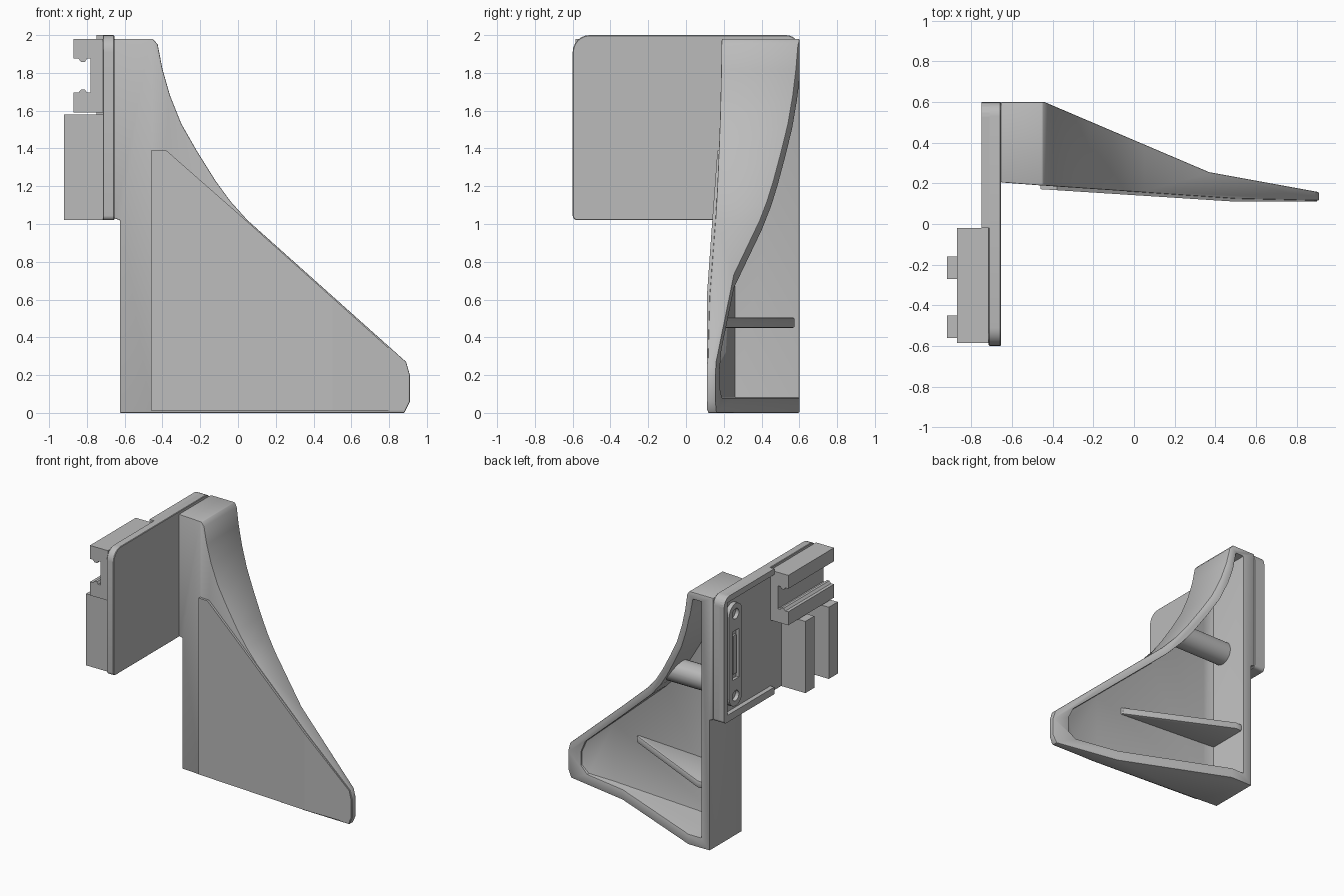
import bpy, bmesh, math
from mathutils import Vector

cube = bpy.data.objects.get("Cube")
if cube:
    bpy.data.objects.remove(cube, do_unlink=True)

grey = bpy.data.materials.new("plain grey")
grey.use_nodes = True
grey.diffuse_color = (0.5, 0.5, 0.5, 1)
grey.node_tree.nodes["Principled BSDF"].inputs["Base Color"].default_value = (0.5, 0.5, 0.5, 1)


def prism(name, points, axis, low, high):
    """Extrude a 2D outline along an axis (the other two axes stay in order)."""
    bm = bmesh.new()
    def place(p, d):
        c = list(p)
        c.insert("xyz".index(axis), d)
        return Vector(c)
    face = bm.faces.new([bm.verts.new(place(p, low)) for p in points])
    new = bmesh.ops.extrude_face_region(bm, geom=[face])["geom"]
    shift = place((0, 0), high - low)
    bmesh.ops.translate(bm, vec=shift, verts=[v for v in new if isinstance(v, bmesh.types.BMVert)])
    bmesh.ops.recalc_face_normals(bm, faces=bm.faces)
    mesh = bpy.data.meshes.new(name)
    bm.to_mesh(mesh)
    bm.free()
    mesh.materials.append(grey)
    ob = bpy.data.objects.new(name, mesh)
    bpy.context.collection.objects.link(ob)
    return ob


def box(name, x, y, z):
    return prism(name, [(x[0], y[0]), (x[1], y[0]), (x[1], y[1]), (x[0], y[1])], "z", *z)


def bake(ob):
    bpy.context.view_layer.update()
    mesh = bpy.data.meshes.new_from_object(ob.evaluated_get(bpy.context.evaluated_depsgraph_get()))
    ob.modifiers.clear()
    ob.data = mesh


def carve(ob, tool, operation):
    mod = ob.modifiers.new("carve", "BOOLEAN")
    mod.operation, mod.solver, mod.object = operation, "EXACT", tool
    bake(ob)
    bpy.data.objects.remove(tool, do_unlink=True)
    return ob


def round_edges(ob, width, segments=2):
    mod = ob.modifiers.new("round", "BEVEL")
    mod.width, mod.segments, mod.angle_limit = width, segments, math.radians(40)
    bake(ob)
    bpy.ops.object.select_all(action="DESELECT")
    ob.select_set(True)
    bpy.context.view_layer.objects.active = ob
    bpy.ops.object.shade_smooth_by_angle(angle=math.radians(30))


def circle(cy, cz, r, start=0, stop=360, n=24):
    angles = [math.radians(start + (stop - start) * i / n) for i in range(n + 1)]
    if stop - start == 360:
        angles.pop()
    return [(cy + r * math.cos(a), cz + r * math.sin(a)) for a in angles]


# Wing shell: side outline cut by a tapering plan, then hollowed from the back
curve = [(-.425, 1.95), (-.40, 1.82), (-.36, 1.68), (-.30, 1.53), (-.22, 1.39),
         (-.12, 1.23), (-.04, 1.12), (.05, 1.02)]
outline = [(-.625, 0), (.88, 0), (.91, .06), (.91, .2), (.89, .27)] + curve[::-1] + \
          [(-.45, 1.98), (-.655, 1.98), (-.655, 1.03), (-.625, 1.02)]
hollow = [(-.55, .08), (.72, .08), (.78, .13), (.78, .24), (.74, .33), (.02, .97)] + \
         [(x - .055, z - .025) for x, z in curve[-2::-1]] + [(-.55, 1.925)]
plan = [(-.66, .205), (-.46, .19), (.5, .125), (.92, .115), (.92, .155), (.37, .255),
        (-.44, .6), (-.66, .6)]
inside = [(-.66, .27), (-.46, .25), (.5, .175), (.92, .165), (.92, .8), (-.66, .8)]

shell = carve(prism("wing_shell", outline, "y", -.1, .8),
              prism("plan_tool", plan, "z", -.1, 2.1), "INTERSECT")
cavity = carve(prism("cavity_tool", hollow, "y", -.1, .9),
               prism("inside_tool", inside, "z", -.1, 2.1), "INTERSECT")
carve(shell, cavity, "DIFFERENCE")
round_edges(shell, .013)

# Thin raised panel on the front of the wing
panel = prism("front_panel", [(-.46, .012), (.88, .012), (.90, .06), (.90, .2), (.885, .265),
                              (.03, 1.03), (-.38, 1.39), (-.46, 1.39)], "y", 0, .4)
carve(panel, prism("panel_tool", [(-.47, .172), (.5, .11), (.92, .11), (.92, .13),
                                  (.5, .14), (-.47, .2)], "z", -.1, 2), "INTERSECT")

# Stiffeners inside the wing
rib = prism("inner_rib", [(-.57, .22), (.3, .17), (.28, .205), (-.5, .575), (-.57, .575)],
            "z", .45, .505)
round_edges(rib, .01)
bar = carve(prism("inner_round_bar", circle(.36, 1.2, .09), "x", -.6, .1),
            prism("bar_tool", [(x - .02, z - .01) for x, z in outline], "y", -.1, .8), "INTERSECT")
round_edges(bar, .001, 1)

# Mounting plate with rounded corners
corners = [(.53, 1.93, .07, 0), (-.51, 1.91, .09, 90), (-.575, 1.045, .025, 180), (.575, 1.045, .025, 270)]
plate_outline = [p for y, z, r, a in corners for p in circle(y, z, r, a, a + 90, 6)]
plate = prism("mounting_plate", plate_outline, "x", -.715, -.655)
round_edges(plate, .004, 1)

# Raised frame around the back half of the plate
frame = prism("plate_frame", plate_outline, "x", -.75, -.71)
carve(frame, box("side_tool", (-1, 0), (-1, -.02), (0, 3)), "DIFFERENCE")
carve(frame, box("pocket_tool", (-1, 0), (-.1, .56), (1.075, 1.955)), "DIFFERENCE")

# Slotted fastening strip with a hole at each end
strip = prism("fastening_strip", circle(.455, 1.83, .08, 0, 180, 12) + circle(.455, 1.19, .08, 180, 360, 12),
              "x", -.748, -.71)
for z in (1.19, 1.83):
    carve(strip, prism("hole_tool", circle(.455, z, .04), "x", -1, -.718), "DIFFERENCE")
carve(strip, box("slot_tool", (-1, -.725), (.415, .495), (1.32, 1.7)), "DIFFERENCE")
box("strip_insert", (-.742, -.715), (.438, .472), (1.36, 1.66))

# Channel rail: lower half profile mirrored about its middle height
middle = 1.785
half = [(-.715, 1.59), (-.87, 1.59), (-.87, 1.695), (-.845, 1.695), (-.83, 1.712),
        (-.81, 1.712), (-.80, 1.695), (-.78, 1.695)]
rail = prism("channel_rail", half + [(x, 2 * middle - z) for x, z in reversed(half)], "y", -.585, -.02)

# Two upright bars under the rail
for side, y in (("front", -.505), ("back", -.215)):
    box(side + "_upright_bar", (-.92, -.71), (y - .055, y + .055), (1.02, 1.58))
